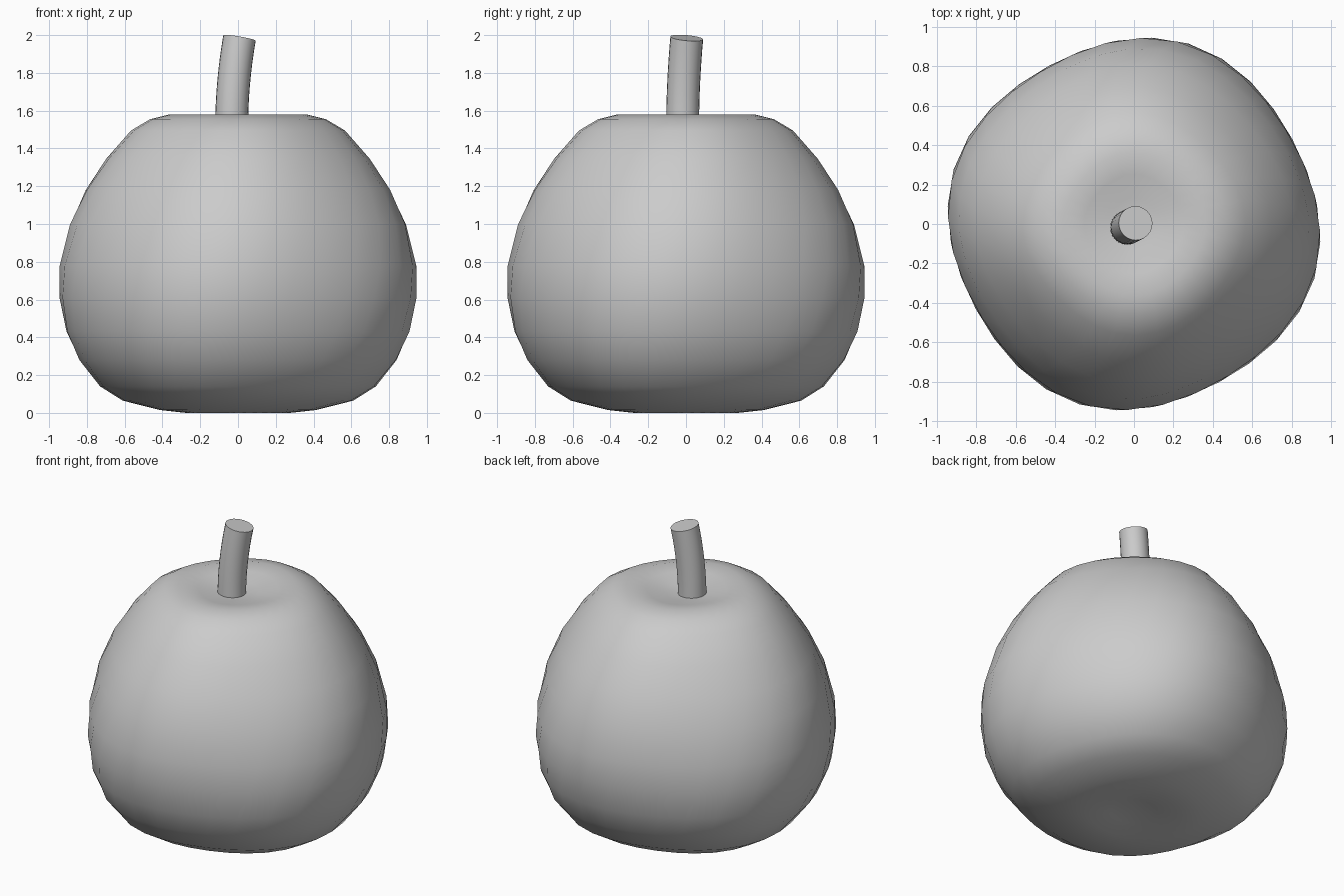
import bpy, bmesh, math
from mathutils import Vector

cube = bpy.data.objects.get("Cube")
if cube:
    bpy.data.objects.remove(cube, do_unlink=True)

grey = bpy.data.materials.new("plain_grey")
grey.use_nodes = True
grey.diffuse_color = (0.6, 0.6, 0.6, 1)
grey.node_tree.nodes["Principled BSDF"].inputs["Base Color"].default_value = (0.6, 0.6, 0.6, 1)


def skin(name, rings, start=None, end=None):
    """Bridge rings of points into one smooth surface; cap with a fan or an n-gon."""
    bm = bmesh.new()
    loops = [[bm.verts.new(p) for p in ring] for ring in rings]
    n = len(loops[0])
    for a, b in zip(loops, loops[1:]):
        for i in range(n):
            j = (i + 1) % n
            bm.faces.new((a[i], a[j], b[j], b[i]))
    for loop, centre in ((loops[0], start), (loops[-1], end)):
        if centre is None:
            bm.faces.new(loop)
        else:
            tip = bm.verts.new(centre)
            for i in range(n):
                bm.faces.new((loop[i], loop[(i + 1) % n], tip))
    bmesh.ops.recalc_face_normals(bm, faces=bm.faces[:])
    mesh = bpy.data.meshes.new(name)
    bm.to_mesh(mesh)
    bm.free()
    mesh.materials.append(grey)
    obj = bpy.data.objects.new(name, mesh)
    bpy.context.collection.objects.link(obj)
    bpy.ops.object.select_all(action='DESELECT')
    obj.select_set(True)
    bpy.context.view_layer.objects.active = obj
    bpy.ops.object.shade_smooth_by_angle(angle=math.radians(40))
    return obj


# Fruit body: profile of (radius, height), four soft lobes that twist upwards
profile = [(0.14, 0.02), (0.28, 0.0), (0.42, 0.015), (0.62, 0.065), (0.74, 0.14),
           (0.85, 0.28), (0.915, 0.43), (0.945, 0.61), (0.94, 0.78), (0.885, 1.0),
           (0.80, 1.18), (0.69, 1.345), (0.56, 1.495), (0.46, 1.555), (0.36, 1.58),
           (0.25, 1.565), (0.13, 1.54)]
SIDES = 32
body = []
for r, z in profile:
    twist = math.radians(75 + 20 * (z - 0.7))
    ring = []
    for i in range(SIDES):
        t = math.tau * i / SIDES
        rad = r * 0.988 * (1 + 0.024 * math.cos(4 * t))
        ring.append((rad * math.cos(t + twist), rad * math.sin(t + twist), z))
    body.append(ring)
skin("fruit_body", body, start=(0, 0, 0.03), end=(0, 0, 1.53))

# Stem: round tube that leans gently as it rises
lean = Vector((0.042, 0.022, 0))
stem = []
STEPS = 8
for k in range(STEPS + 1):
    s = k / STEPS
    centre = Vector((-0.034, -0.018, 1.5 + 0.485 * s)) + lean * s * s
    tangent = (lean * 2 * s + Vector((0, 0, 0.485))).normalized()
    turn = Vector((0, 0, 1)).rotation_difference(tangent)
    stem.append([centre + turn @ Vector((0.087 * math.cos(a), 0.087 * math.sin(a), 0))
                 for a in (math.tau * i / 24 for i in range(24))])
skin("stem", stem)
